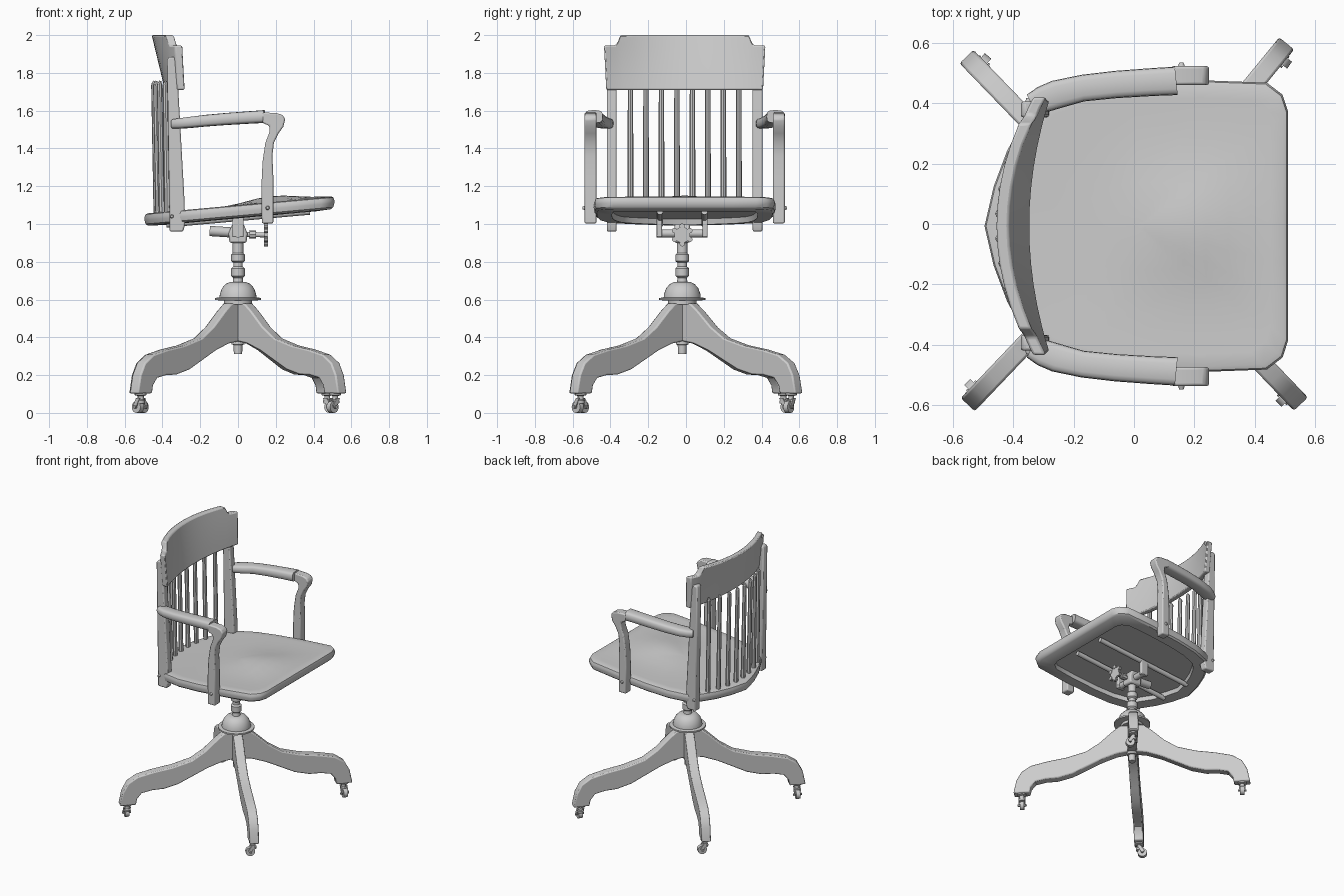
import bpy, bmesh
from math import sin, cos, pi, radians, exp, copysign
from mathutils import Vector, Matrix

if "Cube" in bpy.data.objects:
    bpy.data.objects.remove(bpy.data.objects["Cube"])

YC, YB = -0.007, -0.02   # centre lines of the upper chair and of the base


def finish(name, bm, loc=(0, 0, 0), rot=0, bevel=0, mirror=False, angle=35):
    bmesh.ops.recalc_face_normals(bm, faces=bm.faces)
    me = bpy.data.meshes.new(name)
    bm.to_mesh(me)
    bm.free()
    ob = bpy.data.objects.new(name, me)
    bpy.context.collection.objects.link(ob)
    ob.location = loc
    ob.rotation_euler[2] = rot
    if bevel:
        m = ob.modifiers.new("bevel", 'BEVEL')
        m.width, m.segments, m.limit_method = bevel, 2, 'ANGLE'
        m.angle_limit = radians(40)
    if mirror:
        m = ob.modifiers.new("mirror", 'MIRROR')
        m.use_axis = (False, True, False)
        m.use_mirror_merge = False
    bpy.context.view_layer.objects.active = ob
    ob.select_set(True)
    bpy.ops.object.shade_smooth_by_angle(angle=radians(angle))
    ob.select_set(False)
    return ob


def loft(name, rings, **kw):
    bm = bmesh.new()
    vs = [[bm.verts.new(p) for p in r] for r in rings]
    n = len(vs[0])
    for a, b in zip(vs, vs[1:]):
        for i in range(n):
            j = (i + 1) % n
            bm.faces.new((a[i], a[j], b[j], b[i]))
    bm.faces.new(vs[0])
    bm.faces.new(vs[-1])
    return finish(name, bm, **kw)


def lathe(name, prof, n=24, **kw):
    return loft(name, [[(r * cos(2 * pi * i / n), r * sin(2 * pi * i / n), z)
                        for i in range(n)] for r, z in prof], **kw)


def slab(name, prof, y0, y1, **kw):
    return loft(name, [[(x, y, z) for x, z in prof] for y in (y0, y1)], **kw)


def rod(name, a, b, r, r2=None, n=12, **kw):
    a, b = Vector(a), Vector(b)
    d = b - a
    bm = bmesh.new()
    mat = Matrix.Translation((a + b) / 2) @ d.to_track_quat('Z', 'Y').to_matrix().to_4x4()
    bmesh.ops.create_cone(bm, cap_ends=True, segments=n, radius1=r,
                          radius2=r if r2 is None else r2, depth=d.length, matrix=mat)
    return finish(name, bm, **kw)


# Seat: tilted slab, raised in the middle, recessed underneath
half = [(.51, .13), (.51, .26), (.51, .38), (.492, .435), (.44, .475), (.25, .482),
        (0, .478), (-.17, .46), (-.3, .42), (-.36, .36), (-.42, .25), (-.465, .13)]
outline = [(.51, 0)] + half + [(-.495, 0)] + [(x, -y) for x, y in reversed(half)]


def seat_ring(s, dz, dome=False):
    ring = []
    for x, y in outline:
        x, y = (x - .02) * s + .02, y * s
        hump = .04 * exp(-((x - .17) / .2) ** 2 - (y / .2) ** 2) if dome else 0
        dip = -.012 * (1 - s) if dome else 0
        ring.append((x, y, 1.1 + .09 * x + dz + hump + dip))
    return ring


rings = [seat_ring(.05, -.04), seat_ring(.79, -.04), seat_ring(.8, -.07), seat_ring(.965, -.066),
         seat_ring(.99, -.056), seat_ring(1, -.035), seat_ring(1, -.02), seat_ring(.99, -.005)]
rings += [seat_ring(s, 0, True) for s in (.965, .88, .75, .6, .45, .3, .15, .03)]
loft("seat", rings, loc=(0, YC, 0))

# Curved top rail of the back
rings = []
ys = [-.43, -.4, -.37, -.355, -.34, -.27, -.2, -.13, -.065]
for y in ys + [0] + [-v for v in reversed(ys)]:
    a = abs(y)
    top = 2.0 if a < .345 else (1.965 if a < .36 else 1.945)
    ring = []
    for side in (0, 1):
        steps = [i / 5 for i in range(6)]
        for t in (steps if side == 0 else steps[::-1]):
            z = 1.71 + (top - 1.71) * t
            u = (z - 1.71) / .29
            x = -.345 - .07 * u + (.35 + .3 * u) * y * y
            ring.append((x - .042 * side, y * (.965 + .035 * u), z))
    rings.append(ring)
loft("back_rail", rings, loc=(0, YC, 0), bevel=.008)

# Back uprights
slab("back_upright", [(-.362, .96), (-.29, .96), (-.28, 1.0), (-.283, 1.12), (-.325, 1.87),
                      (-.34, 1.885), (-.365, 1.885), (-.375, 1.87)], .36, .412,
     loc=(0, YC, 0), bevel=.008, mirror=True)

# Back spindles
for i in range(8):
    y = -.287 + .082 * i
    bot = Vector((-.432 + .7 * y * y, y, 1.03))
    top = Vector((-.447 + .75 * y * y, y, 1.74))
    rod("spindle", bot, top, .016, .014, n=8, loc=(0, YC, 0))
    rod("spindle_tip", top, top + Vector((.004, 0, .018)), .014, .005, n=8, loc=(0, YC, 0))

# Arm pads, swept along a bent path
path = [(-.34, .405, 1.53, .03, .025), (-.3, .42, 1.533, .04, .028), (-.25, .438, 1.538, .043, .03),
        (-.17, .457, 1.547, .044, .031), (-.06, .469, 1.556, .045, .032),
        (.06, .477, 1.564, .046, .033), (.14, .481, 1.569, .047, .034)]
rings = []
for x, y, z, w, h in path:
    ring = []
    for i in range(16):
        c, s = cos(pi * i / 8), sin(pi * i / 8)
        u, v = copysign(abs(c) ** .6, c), copysign(abs(s) ** .6, s)
        k = .5 if x < -.2 else .1
        ring.append((x - k * w * u, y + w * u, z + h * v))
    rings.append(ring)
loft("arm_pad", rings, loc=(0, YC, 0), mirror=True)

# Arm posts with curved hand ends
slab("arm_post", [(.126, 1.003), (.187, 1.003), (.187, 1.25), (.182, 1.36), (.19, 1.43), (.215, 1.48),
                  (.24, 1.515), (.25, 1.555), (.235, 1.578), (.2, 1.588), (.13, 1.59), (.13, 1.535),
                  (.165, 1.52), (.168, 1.49), (.145, 1.43), (.13, 1.33), (.124, 1.2)],
     .467, .53, loc=(0, YC, 0), bevel=.008, mirror=True)

# Pegs on arm posts and uprights
rod("arm_peg", (.157, .525, 1.085), (.157, .541, 1.085), .013, .007, loc=(0, YC, 0), mirror=True)
rod("upright_peg", (-.35, .40, 1.04), (-.35, .424, 1.04), .013, .007, loc=(0, YC, 0), mirror=True)

# Underseat bars and hangers
B = (0, YB, 0)
rod("seat_bar", (-.38, .118, .998), (.38, .118, 1.066), .017, loc=B, mirror=True)
slab("hanger", [(-.03, .93), (.03, .93), (.03, 1.045), (-.03, 1.04)], .107, .135,
     loc=B, bevel=.006, mirror=True)
rod("pivot_shaft", (0, -.135, .95), (0, .135, .95), .022, loc=B)

# Tilt mechanism
slab("tilt_block", [(-.045, .9), (.045, .9), (.05, .95), (.03, 1.0), (-.03, 1.0), (-.05, .95)],
     -.04, .04, loc=B, bevel=.01)
rod("spring_housing", (-.15, 0, .963), (-.03, 0, .955), .027, loc=B)
rod("tension_screw", (.03, 0, .945), (.15, 0, .942), .013, loc=B)
rod("tension_nut", (.06, 0, .945), (.095, 0, .944), .022, n=8, loc=B)
rod("hand_wheel", (.14, 0, .942), (.155, 0, .942), .042, n=20, loc=B)
for i in range(6):
    a = pi * i / 3 + pi / 6
    y, z = .047 * cos(a), .942 + .047 * sin(a)
    rod("wheel_lobe", (.137, y, z), (.158, y, z), .014, n=10, loc=B)

# Column with collars, dome and socket
lathe("column", [(.022, .68), (.028, .69), (.025, .715), (.036, .725), (.036, .765), (.025, .775),
                 (.025, .795), (.036, .803), (.036, .838), (.028, .846), (.028, .9)], loc=B)
lathe("hub_dome", [(.075, .575), (.075, .595), (.122, .597), (.122, .608), (.098, .612),
                   (.096, .63), (.085, .66), (.066, .682), (.045, .692)], n=32, loc=B)
lathe("lower_post", [(.022, .312), (.024, .36), (.034, .362), (.034, .58)], n=16, loc=B)

# Four curved legs, each with a caster
leg = [(.02, .58), (.08, .58), (.13, .54), (.22, .455), (.31, .395), (.44, .357), (.57, .335),
       (.68, .308), (.745, .265), (.78, .2), (.8, .103), (.69, .103), (.682, .145), (.65, .185),
       (.58, .2), (.5, .203), (.4, .23), (.3, .28), (.2, .33), (.1, .367), (.02, .38)]
for ang, swing in ((134, 50), (50.7, -35), (226.4, 137), (313.8, 225)):
    a = radians(ang)
    slab("leg", leg, -.032, .032, loc=B, rot=a, bevel=.008)
    base = (.745 * cos(a), YB + .745 * sin(a), 0)
    d = radians(swing)
    lathe("caster_stem", [(.03, .104), (.03, .094), (.015, .09), (.015, .07), (.022, .065), (.02, .05)],
          n=12, loc=base)
    slab("caster_fork", [(-.012, .08), (.012, .08), (.037, .04), (.03, .025), (.016, .03)], .016, .023,
         loc=base, rot=d, mirror=True)
    rod("caster_wheel", (.022, -.014, .031), (.022, .014, .031), .031, n=20, loc=base, rot=d)
    rod("caster_axle", (.022, -.03, .031), (.022, .03, .031), .008, n=8, loc=base, rot=d)
